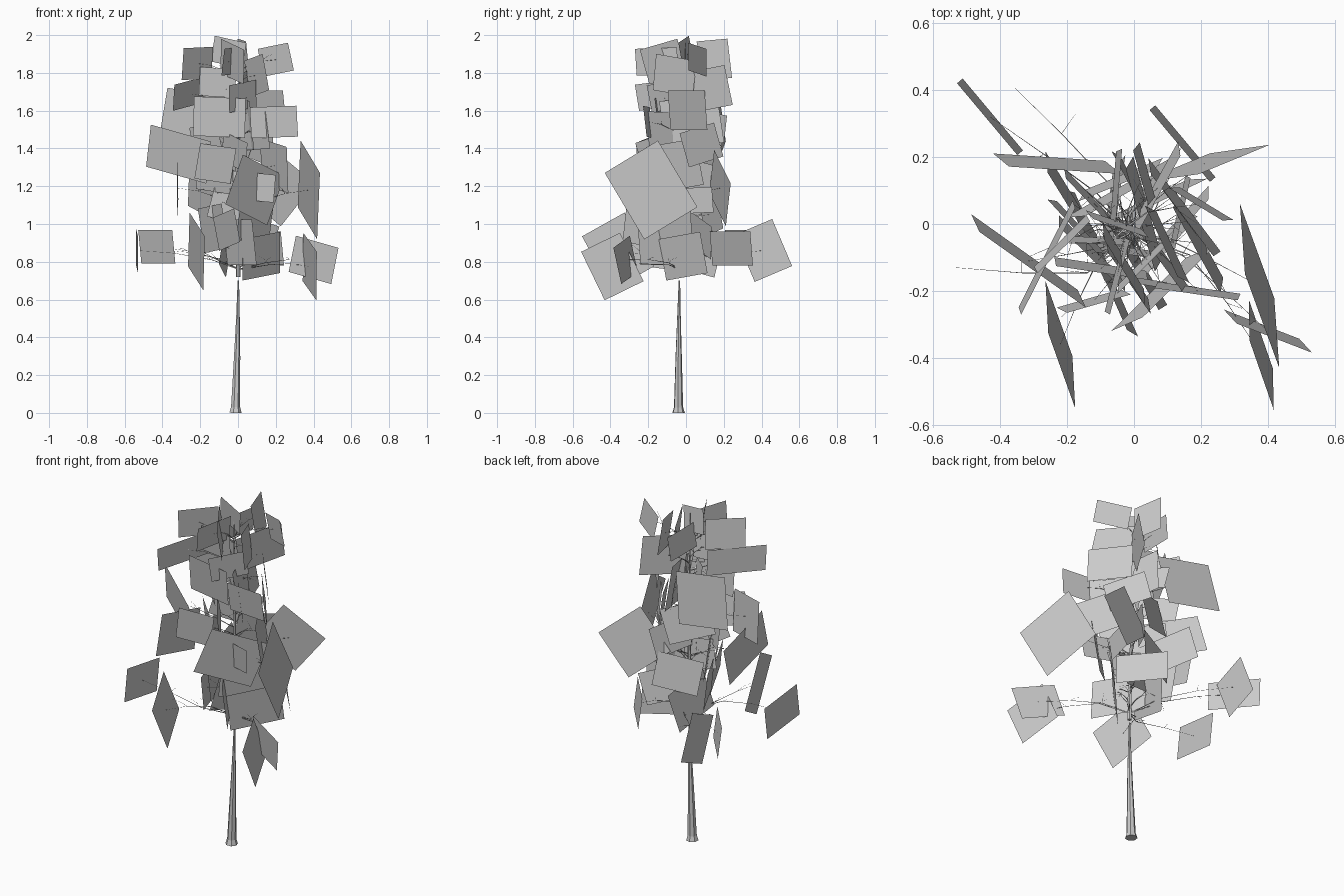
import bpy, bmesh, math, random
from mathutils import Vector, Matrix

if "Cube" in bpy.data.objects:
    bpy.data.objects.remove(bpy.data.objects["Cube"])

random.seed(11)


def new_object(name, bm):
    me = bpy.data.meshes.new(name)
    bm.to_mesh(me)
    bm.free()
    ob = bpy.data.objects.new(name, me)
    bpy.context.collection.objects.link(ob)
    return ob


def tube(bm, pts, radii, sides):
    """Tapered tube through the given points."""
    rings = []
    for i, p in enumerate(pts):
        d = (pts[min(i + 1, len(pts) - 1)] - pts[max(i - 1, 0)]).normalized()
        a = d.orthogonal().normalized()
        b = d.cross(a)
        rings.append([bm.verts.new(p + radii[i] * (math.cos(t) * a + math.sin(t) * b))
                      for t in (2 * math.pi * k / sides for k in range(sides))])
    for r0, r1 in zip(rings, rings[1:]):
        for k in range(sides):
            j = (k + 1) % sides
            bm.faces.new((r0[k], r0[j], r1[j], r1[k]))
    bm.faces.new(rings[0][::-1])
    bm.faces.new(rings[-1])


def card(bm, x, y, z, yaw, roll, w, h):
    """Flat foliage card, nearly upright; cards facing sideways are fully upright."""
    tilt = 0 if 86 < yaw < 94 else 7
    m = (Matrix.Translation((x, y, z)) @ Matrix.Rotation(math.radians(yaw), 4, 'Z')
         @ Matrix.Rotation(math.radians(tilt), 4, 'X')
         @ Matrix.Rotation(math.radians(-roll), 4, 'Y'))
    bm.faces.new([bm.verts.new(m @ Vector((sx * w / 2, 0, sz * h / 2)))
                  for sx, sz in ((-1, -1), (1, -1), (1, 1), (-1, 1))])


def trunk_at(z):
    return Vector((-0.014 + 0.016 * math.sin(z * 2), -0.04 + 0.04 * z * z / 4, z))


# Trunk: flared tapering foot, then a thin leader through the crown
bm = bmesh.new()
zs = [0, 0.03, 0.3, 0.5, 0.7]
tube(bm, [trunk_at(z) for z in zs], [0.034, 0.025, 0.017, 0.010, 0.004], 7)
zs = [0.72, 0.95, 1.2, 1.5, 1.75, 1.96]
tube(bm, [trunk_at(z) for z in zs], [0.012, 0.010, 0.008, 0.006, 0.003, 0.001], 6)
new_object("trunk", bm)

# Outer foliage cards: x, y, z, yaw, roll, width, height
outer = [
    (-.43, .32, .88, -50, 0, .28, .18), (.145, .24, .87, -50, 0, .28, .18),
    (-.23, .18, 1.55, -5, -10, .34, .29), (-.315, -.11, 1.37, -37, -13, .40, .23),
    (.21, .18, 1.19, 17, -38, .29, .29), (.375, -.185, 1.18, -74, -30, .345, .41),
    (-.22, -.36, .855, -74, -28, .27, .325), (.38, -.39, .775, -74, -25, .24, .285),
    (.40, -.32, .81, -23, -15, .25, .20), (.19, -.20, 1.54, -8, 2, .25, .165),
    (.09, -.19, 1.18, 42, -20, .33, .28), (-.26, -.10, 1.69, 64, 7, .36, .14),
    (-.215, -.06, 1.85, 45, 2, .22, .17), (.20, .06, 1.87, -30, 10, .19, .15),
    (.03, .15, 1.87, -75, -5, .17, .21), (-.535, -.13, .86, 88, -8, .29, .19),
    (-.36, .41, .86, 90, -67, .27, .215), (-.32, -.10, 1.19, 91, -15, .38, .23),
    (-.12, -.23, 1.32, 15, -8, .20, .19), (-.06, -.20, .97, -65, 10, .28, .18),
    (.03, .03, 1.54, -75, -7, .32, .26),
]
cards = bmesh.new()
for c in outer:
    card(cards, *c)

# Inner crown: cards spiralling up around the trunk
inner = []
n = 29
for i in range(n):
    t = i / (n - 1)
    z = 0.83 + 1.03 * t
    ang = i * 2.4
    r = random.uniform(0.06, 0.2)
    if z > 1.1:
        r = random.uniform(0.10, 0.20) * (1.15 - 0.35 * t)
    yaw = random.choice((-60, -50, -8, 22, 45, 62, 80)) + random.uniform(-5, 5)
    w = random.uniform(0.22, 0.32) * (1 - 0.15 * t)
    h = w * random.uniform(0.62, 0.9)
    c = (r * math.cos(ang), r * math.sin(ang) - 0.015, z, yaw, random.uniform(-18, 12), w, h)
    inner.append(c)
    card(cards, *c)
# Top cards
card(cards, -0.05, 0.0, 1.91, -20, -12, 0.18, 0.14)
card(cards, -0.03, -0.12, 1.86, -60, -14, 0.24, 0.19)
new_object("foliage_cards", cards)

# Thin arching branches with side twigs
br = bmesh.new()
for c in outer + inner:
    tip = Vector(c[:3])
    d = Vector((tip.x, tip.y, 0))
    start = trunk_at(max(0.76, tip.z - 0.06 - 0.12 * d.length))
    side = Vector((-d.y, d.x, 0)) * random.uniform(-0.2, 0.2)
    up = Vector((0, 0, 0.02))
    pts = [start, start.lerp(tip, 0.3) + side + up,
           start.lerp(tip, 0.65) + side * 0.6 + up, tip]
    tube(br, pts, [0.0035, 0.002, 0.0012, 0.0005], 3)
    for k in (1, 2):
        off = Vector((random.uniform(-.07, .07), random.uniform(-.07, .07), random.uniform(-.01, .05)))
        tube(br, [pts[k], pts[k] + off * 0.5 + Vector((0, 0, .006)), pts[k] + off],
             [0.001, 0.0007, 0.0004], 3)
new_object("branches", br)
